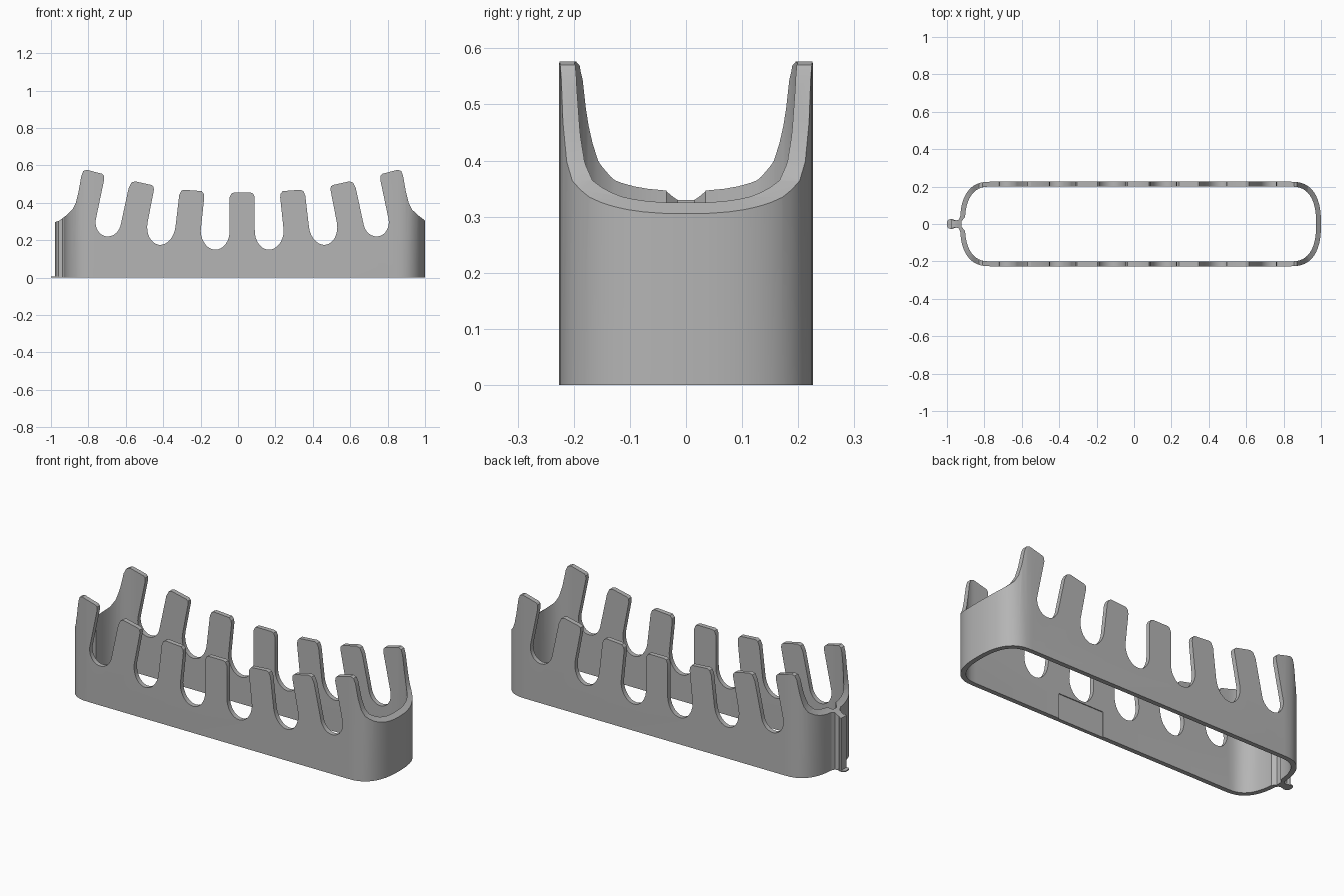
import bpy, bmesh, math
from mathutils import Vector

if "Cube" in bpy.data.objects:
    bpy.data.objects.remove(bpy.data.objects["Cube"], do_unlink=True)

grey = bpy.data.materials.new("plain grey")
grey.use_nodes = True
colour = (0.46, 0.46, 0.46, 1)
grey.diffuse_color = colour
grey.node_tree.nodes["Principled BSDF"].inputs["Base Color"].default_value = colour


def add_object(name, bm):
    bmesh.ops.recalc_face_normals(bm, faces=bm.faces[:])
    mesh = bpy.data.meshes.new(name)
    bm.to_mesh(mesh)
    bm.free()
    mesh.materials.append(grey)
    obj = bpy.data.objects.new(name, mesh)
    bpy.context.collection.objects.link(obj)
    return obj


def prism(name, points, offset):
    """Extrude a closed outline of 3D points along offset."""
    bm = bmesh.new()
    face = bm.faces.new([bm.verts.new(p) for p in points])
    new = bmesh.ops.extrude_face_region(bm, geom=[face])["geom"]
    bmesh.ops.translate(bm, vec=offset,
                        verts=[v for v in new if isinstance(v, bmesh.types.BMVert)])
    return add_object(name, bm)


def box(name, x0, x1, y0, y1, z0, z1):
    return prism(name, [(x0, y0, z0), (x1, y0, z0), (x1, y1, z0), (x0, y1, z0)],
                 (0, 0, z1 - z0))


def cut(obj, cutter, operation):
    mod = obj.modifiers.new("cut", "BOOLEAN")
    mod.operation, mod.object, mod.solver = operation, cutter, "EXACT"
    bpy.context.view_layer.objects.active = obj
    bpy.ops.object.modifier_apply(modifier=mod.name)


# Comb silhouette, one half: tooth tips alternating with rounded slots
MID = 0.0225
tips = [
    [(0.045, 0.455), (0.058, 0.45), (0.067, 0.43)],
    [(0.203, 0.43), (0.206, 0.45), (0.217, 0.463), (0.313, 0.47), (0.327, 0.463), (0.337, 0.44)],
    [(0.472, 0.47), (0.474, 0.487), (0.483, 0.495), (0.573, 0.515), (0.592, 0.509), (0.607, 0.48)],
    [(0.738, 0.525), (0.739, 0.545), (0.748, 0.555), (0.832, 0.577), (0.85, 0.57)],
]
slots = [((0.067, 0.255), (0.222, 0.25), 0.103),
         ((0.357, 0.27), (0.507, 0.29), 0.105),
         ((0.648, 0.29), (0.783, 0.31), 0.08)]
end_slope = [(0.86, 0.545), (0.875, 0.46), (0.89, 0.4), (0.907, 0.365),
             (0.938, 0.335), (0.978, 0.305), (1.04, 0.285)]

half = []
for i, tip in enumerate(tips):
    half += tip
    if i < len(slots):
        a, b = Vector(slots[i][0]), Vector(slots[i][1])
        centre, along = (a + b) / 2, (b - a) / 2
        down = Vector((along.y, -along.x)).normalized() * slots[i][2]
        for k in range(17):
            t = math.pi * k / 16
            p = centre - along * math.cos(t) + down * math.sin(t)
            half.append((p.x, p.y))
half += end_slope + [(1.04, -0.05)]
outline = [(MID - u, z) for u, z in reversed(half)] + [(MID + u, z) for u, z in half]


def silhouette():
    return prism("comb_cutter", [(x, -0.4, z) for x, z in outline], (0, 0.8, 0))


# Oblong wall with squarish rounded ends
def oblong(inset):
    points, n = [], 24
    for side, cx in ((1, 0.84), (-1, -0.77)):
        for k in range(n + 1):
            t = math.pi * k / n - math.pi / 2
            c, s = math.cos(t), math.sin(t)
            px = (0.16 - inset) * max(c, 0) ** 0.8
            py = (0.226 - inset) * math.copysign(abs(s) ** 0.8, s)
            points.append((cx + side * px, side * py))
    return points


bm = bmesh.new()
rings = [[bm.verts.new((x, y, z)) for x, y in oblong(inset)]
         for inset, z in ((0, 0), (0, 0.62), (0.026, 0.62), (0.026, 0))]
for r in range(4):
    low, high = rings[r], rings[(r + 1) % 4]
    for i in range(len(low)):
        j = (i + 1) % len(low)
        bm.faces.new((low[i], low[j], high[j], high[i]))
wall = add_object("comb_wall", bm)

# Shallow panel inside the front wall, and the groove behind the end rib
recess = box("panel_cutter", 0.03, 0.31, -0.205, -0.15, -0.05, 0.14)
groove = prism("groove_cutter", [(-0.88, -0.035, -0.1), (-0.88, 0.035, -0.1), (-0.905, 0.035, -0.1),
                                 (-0.922, 0.015, -0.1), (-0.922, -0.015, -0.1), (-0.905, -0.035, -0.1)],
               (0, 0, 0.9))

# Vertical rib on the end, flared at its root and tip
rib_half = [(-0.915, 0.05), (-0.928, 0.042), (-0.938, 0.022), (-0.96, 0.018), (-0.972, 0.024), (-0.978, 0.022)]
rib_outline = rib_half + [(x, -y) for x, y in reversed(rib_half)]
rib = prism("end_rib", [(x, y, 0) for x, y in rib_outline], (0, 0, 0.62))

cutter = silhouette()
cut(wall, recess, "DIFFERENCE")
cut(wall, groove, "DIFFERENCE")
cut(wall, cutter, "INTERSECT")
cut(rib, groove, "DIFFERENCE")
cut(rib, cutter, "INTERSECT")
for helper in (recess, groove, cutter):
    bpy.data.objects.remove(helper, do_unlink=True)

# Thin foot under the rib
foot_half = [(-0.955, 0.02), (-0.975, 0.027), (-0.992, 0.024), (-1.0, 0.012)]
foot = prism("rib_foot", [(x, y, 0) for x, y in foot_half + [(x, -y) for x, y in reversed(foot_half)]],
             (0, 0, 0.006))

bpy.ops.object.select_all(action="DESELECT")
for obj in (wall, rib, foot):
    obj.select_set(True)
bpy.context.view_layer.objects.active = wall
bpy.ops.object.shade_smooth_by_angle(angle=math.radians(30))
